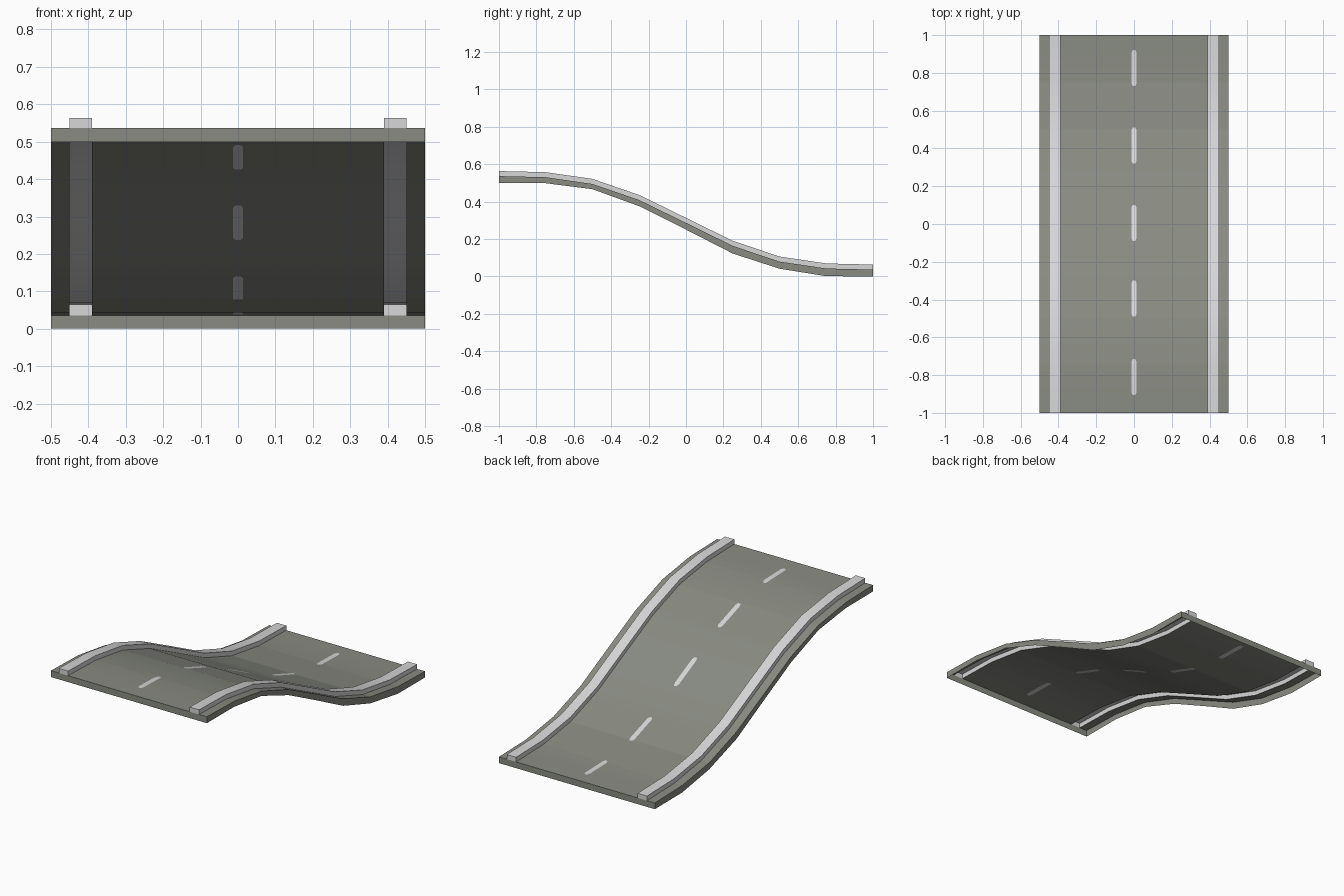
import bpy, bmesh

if "Cube" in bpy.data.objects:
    bpy.data.objects.remove(bpy.data.objects["Cube"])

# Side profile: y stations, deck height, skirt bottom
YS = [-1, -.75, -.5, -.25, 0, .25, .5, .75, 1]
DECK = [.536, .530, .494, .408, .286, .163, .079, .042, .036]
BOTTOM = [.499, .498, .466, .375, .25, .122, .041, .001, 0]
CURB_H = .027
DASHES = [-.81, -.395, .005, .415, .825]
HALF_LEN, TAPER = .095, .015


def interp(table, y):
    for i in range(len(YS) - 1):
        if y <= YS[i + 1]:
            t = (y - YS[i]) / (YS[i + 1] - YS[i])
            return table[i] * (1 - t) + table[i + 1] * t
    return table[-1]


def deck(y):
    return interp(DECK, y)


def curb(y):
    return deck(y) + CURB_H


def bottom(y):
    return interp(BOTTOM, y)


def material(name, rgb):
    m = bpy.data.materials.new(name)
    m.diffuse_color = (*rgb, 1)
    m.use_nodes = True
    m.node_tree.nodes["Principled BSDF"].inputs["Base Color"].default_value = m.diffuse_color
    return m


asphalt = material("grey green asphalt", (.25, .26, .225))
white = material("pale grey paint", (.68, .68, .69))


def strip(bm, rows, a, b, paint=None):
    """Ribbon of quads along y between two edge functions giving (x, z)."""
    for y0, y1 in zip(rows, rows[1:]):
        pts = [(f(y)[0], y, f(y)[1]) for f, y in ((a, y0), (b, y0), (b, y1), (a, y1))]
        face = bm.faces.new([bm.verts.new(p) for p in pts])
        face.material_index = int(bool(paint and paint((y0 + y1) / 2)))


def quad(bm, pts):
    bm.faces.new([bm.verts.new(p) for p in pts])


def finish(bm, name, mats):
    bmesh.ops.remove_doubles(bm, verts=bm.verts, dist=1e-5)
    me = bpy.data.meshes.new(name)
    bm.to_mesh(me)
    bm.free()
    for m in mats:
        me.materials.append(m)
    ob = bpy.data.objects.new(name, me)
    bpy.context.collection.objects.link(ob)
    bpy.ops.object.select_all(action='DESELECT')
    ob.select_set(True)
    bpy.context.view_layer.objects.active = ob
    bpy.ops.object.shade_smooth_by_angle(angle=.6)


def in_dash(y):
    return any(abs(y - c) < HALF_LEN for c in DASHES)


def dash_w(y):
    # Half width of the centre line, narrowed at the dash ends
    return .007 if any(abs(abs(y - c) - HALF_LEN) < 1e-4 for c in DASHES) else .014


def edge(x, z):
    return lambda y: (x, z(y))


# Road deck: open-bottomed sheet with centre dashes cut in and a rim all round
rows = sorted(YS + [c + s * d for c in DASHES for s in (-1, 1)
                    for d in (HALF_LEN, HALF_LEN - TAPER)])
bm = bmesh.new()
left = lambda y: (-dash_w(y), deck(y))
right = lambda y: (dash_w(y), deck(y))
strip(bm, rows, edge(-.5, deck), edge(-.45, deck))
strip(bm, rows, edge(-.39, deck), left)
strip(bm, rows, left, right, in_dash)
strip(bm, rows, right, edge(.39, deck))
strip(bm, rows, edge(.45, deck), edge(.5, deck))
strip(bm, rows, edge(-.5, bottom), edge(-.5, deck))
strip(bm, rows, edge(.5, deck), edge(.5, bottom))
for y, s in ((-1, 1), (1, -1)):
    quad(bm, [(-.5 * s, y, bottom(y)), (.5 * s, y, bottom(y)),
              (.5 * s, y, deck(y)), (-.5 * s, y, deck(y))])
finish(bm, "road_deck", [asphalt, white])

# Raised curbs: hollow from below, closed at both ends
for name, x0, x1 in (("left_curb", -.45, -.39), ("right_curb", .39, .45)):
    bm = bmesh.new()
    strip(bm, YS, edge(x0, deck), edge(x0, curb))
    strip(bm, YS, edge(x0, curb), edge(x1, curb))
    strip(bm, YS, edge(x1, curb), edge(x1, deck))
    for y, a, b in ((-1, x0, x1), (1, x1, x0)):
        quad(bm, [(a, y, deck(y)), (b, y, deck(y)), (b, y, curb(y)), (a, y, curb(y))])
    finish(bm, name, [white])
